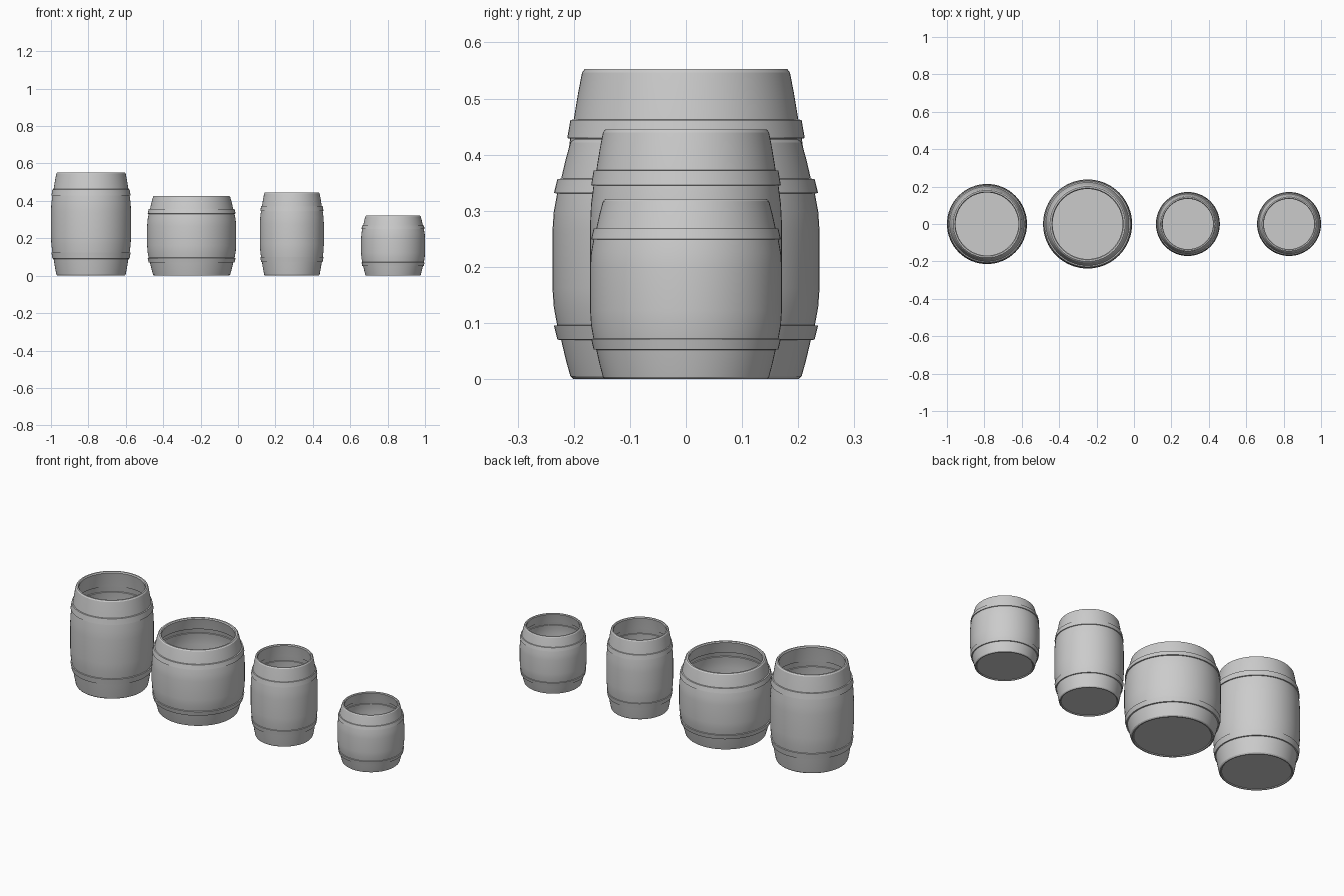
import bpy
import bmesh
from math import tau, radians
from mathutils import Matrix

if "Cube" in bpy.data.objects:
    bpy.data.objects.remove(bpy.data.objects["Cube"])

SEGMENTS = 64

grey = bpy.data.materials.new("plain grey")
grey.use_nodes = True
grey.diffuse_color = (0.6, 0.6, 0.6, 1)
grey.node_tree.nodes["Principled BSDF"].inputs["Base Color"].default_value = (0.6, 0.6, 0.6, 1)

# Upper half of the stave curve with its hoop: (share of belly radius, share of height)
HALF = [(1.0, 0.62), (0.99, 0.70), (0.965, 0.775), (0.989, 0.777),
        (0.963, 0.835), (0.935, 0.837), (0.90, 0.92), (0.866, 0.988)]
LOWER = [(r, 1 - z) for r, z in reversed(HALF)]
WALL = 0.08


def lathe(name, profile, centre):
    """Spin a profile of (radius, height) points about a vertical axis."""
    bm = bmesh.new()
    verts = [bm.verts.new((r, 0, z)) for r, z in profile]
    edges = [bm.edges.new(pair) for pair in zip(verts, verts[1:])]
    bmesh.ops.spin(bm, geom=verts + edges, axis=(0, 0, 1), cent=(0, 0, 0),
                   angle=tau, steps=SEGMENTS)
    bmesh.ops.remove_doubles(bm, verts=bm.verts, dist=0.0001)
    bmesh.ops.recalc_face_normals(bm, faces=bm.faces)
    mesh = bpy.data.meshes.new(name)
    bm.to_mesh(mesh)
    bm.free()
    mesh.materials.append(grey)
    obj = bpy.data.objects.new(name, mesh)
    obj.location = (centre, 0, 0)
    bpy.context.collection.objects.link(obj)
    bpy.ops.object.select_all(action="DESELECT")
    obj.select_set(True)
    bpy.context.view_layer.objects.active = obj
    bpy.ops.object.shade_smooth_by_angle(angle=radians(25))
    return obj


def barrel(name, centre, radius, height):
    wall = WALL * radius
    outer = [(r * radius, z * height) for r, z in LOWER + HALF]
    inner = [(r - wall, z) for r, z in reversed(outer)]
    end = outer[0][0]
    # Underside panel, rounded foot, outer wall, rim, then back down the inside
    underside = [(0, 0.004), (end - wall * 0.8, 0.004), (end - wall * 0.6, 0),
                 (end - wall * 0.3, 0)]
    rim = [(end - wall * 0.3, height), (end - wall * 0.75, height)]
    floor = [(end - wall, wall), (0, wall)]
    lathe(name, underside + outer + rim + inner[:-1] + floor, centre)


barrel("tall_wide_barrel", -0.786, 0.214, 0.553)
barrel("short_wide_barrel", -0.248, 0.238, 0.427)
barrel("tall_narrow_barrel", 0.288, 0.171, 0.445)
barrel("small_barrel", 0.829, 0.171, 0.321)
